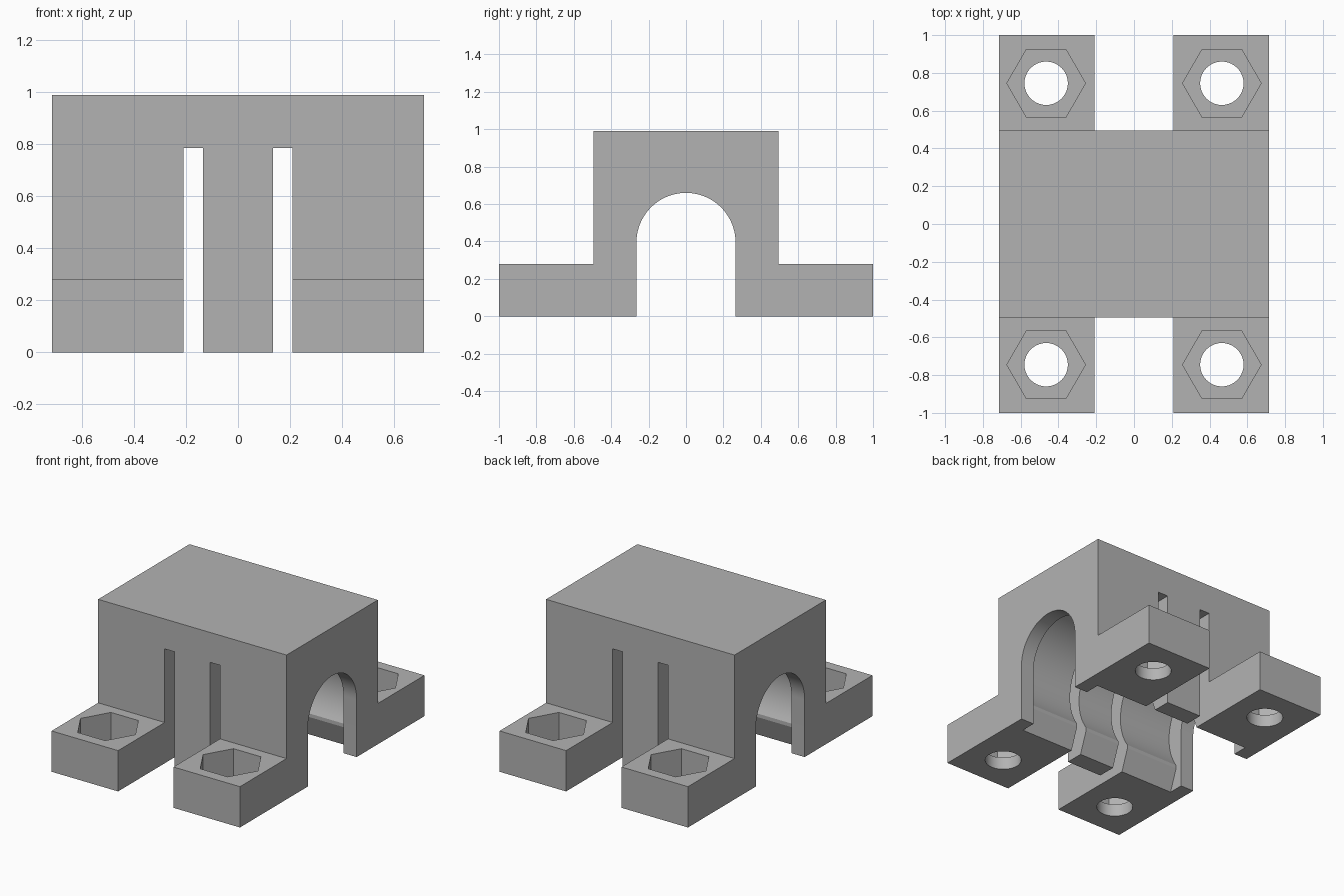
import bpy
import bmesh
from math import sin, cos, pi, radians

cube = bpy.data.objects.get("Cube")
if cube:
    bpy.data.objects.remove(cube, do_unlink=True)

LENGTH, BODY, FOOT = 0.715, 0.495, 1.0      # half sizes along x and y
TOP, FOOT_TOP = 0.99, 0.28
AXIS = 0.395                                # bore axis height
BELOW = -0.1                                # cutters reach past the base

grey = bpy.data.materials.new("grey_plastic")
grey.use_nodes = True
colour = (0.45, 0.45, 0.45, 1)
grey.diffuse_color = colour
grey.node_tree.nodes["Principled BSDF"].inputs["Base Color"].default_value = colour


def prism(name, points, start, end, axis="x"):
    """Extrude a 2D outline along x (points are y, z) or z (points are x, y)."""
    bm = bmesh.new()
    place = (lambda p: (start, *p)) if axis == "x" else (lambda p: (*p, start))
    face = bm.faces.new([bm.verts.new(place(p)) for p in points])
    new = bmesh.ops.extrude_face_region(bm, geom=[face])["geom"]
    shift = (end - start, 0, 0) if axis == "x" else (0, 0, end - start)
    bmesh.ops.translate(bm, vec=shift,
                        verts=[v for v in new if isinstance(v, bmesh.types.BMVert)])
    bmesh.ops.recalc_face_normals(bm, faces=bm.faces)
    mesh = bpy.data.meshes.new(name)
    bm.to_mesh(mesh)
    bm.free()
    mesh.materials.append(grey)
    obj = bpy.data.objects.new(name, mesh)
    bpy.context.collection.objects.link(obj)
    return obj


def box(name, x0, x1, y0, y1, z0, z1):
    return prism(name, [(y0, z0), (y1, z0), (y1, z1), (y0, z1)], x0, x1)


def arc(radius, first, last, steps, cx=0, cy=0):
    angles = [radians(first + (last - first) * i / steps) for i in range(steps + 1)]
    return [(cx + radius * cos(a), cy + radius * sin(a)) for a in angles]


def cut(target, cutter):
    mod = target.modifiers.new("cut", "BOOLEAN")
    mod.operation, mod.solver, mod.object = "DIFFERENCE", "EXACT", cutter
    bpy.context.view_layer.objects.active = target
    bpy.ops.object.modifier_apply(modifier=mod.name)
    bpy.data.objects.remove(cutter, do_unlink=True)


# Holder block with mounting flanges
half = [(FOOT, 0), (FOOT, FOOT_TOP), (BODY, FOOT_TOP), (BODY, TOP)]
holder = prism("bearing_holder", half + [(-y, z) for y, z in reversed(half)],
               -LENGTH, LENGTH)

# Gap between the feet on each side
for s in (-1, 1):
    y0, y1 = sorted((s * BODY, s * (FOOT + 0.1)))
    cut(holder, box("foot_gap", -0.21, 0.21, y0, y1, BELOW, 0.5))

# Arched shaft passage through both end walls
passage = [(0.265, BELOW)] + arc(0.265, 0, 180, 40, 0, AXIS) + [(-0.265, BELOW)]
cut(holder, prism("shaft_passage", passage, -LENGTH - 0.1, LENGTH + 0.1))

# Bearing chamber with a snap lip and a flared mouth
chamber = ([(0.37, BELOW), (0.37, 0), (0.315, 0.15)]
           + arc(0.385, -35, 215, 56, 0, AXIS)
           + [(-0.315, 0.15), (-0.37, 0), (-0.37, BELOW)])
cut(holder, prism("bearing_chamber", chamber, -0.615, 0.615))

# Slits that free the middle spring arms
for s in (-1, 1):
    x0, x1 = sorted((s * 0.135, s * 0.21))
    cut(holder, box("arm_slit", x0, x1, -0.6, 0.6, BELOW, 0.785))

# Bolt holes and hexagonal nut pockets
for x in (-0.465, 0.465):
    for y in (-0.745, 0.745):
        cut(holder, prism("bolt_hole", arc(0.115, 0, 360, 40, x, y)[:-1],
                          BELOW, 0.4, "z"))
        cut(holder, prism("nut_pocket", arc(0.208, 0, 360, 6, x, y)[:-1],
                          0.085, 0.4, "z"))

# Smooth curved walls, crisp edges
bpy.ops.object.select_all(action="DESELECT")
holder.select_set(True)
bpy.context.view_layer.objects.active = holder
bpy.ops.object.shade_smooth_by_angle(angle=radians(20))
